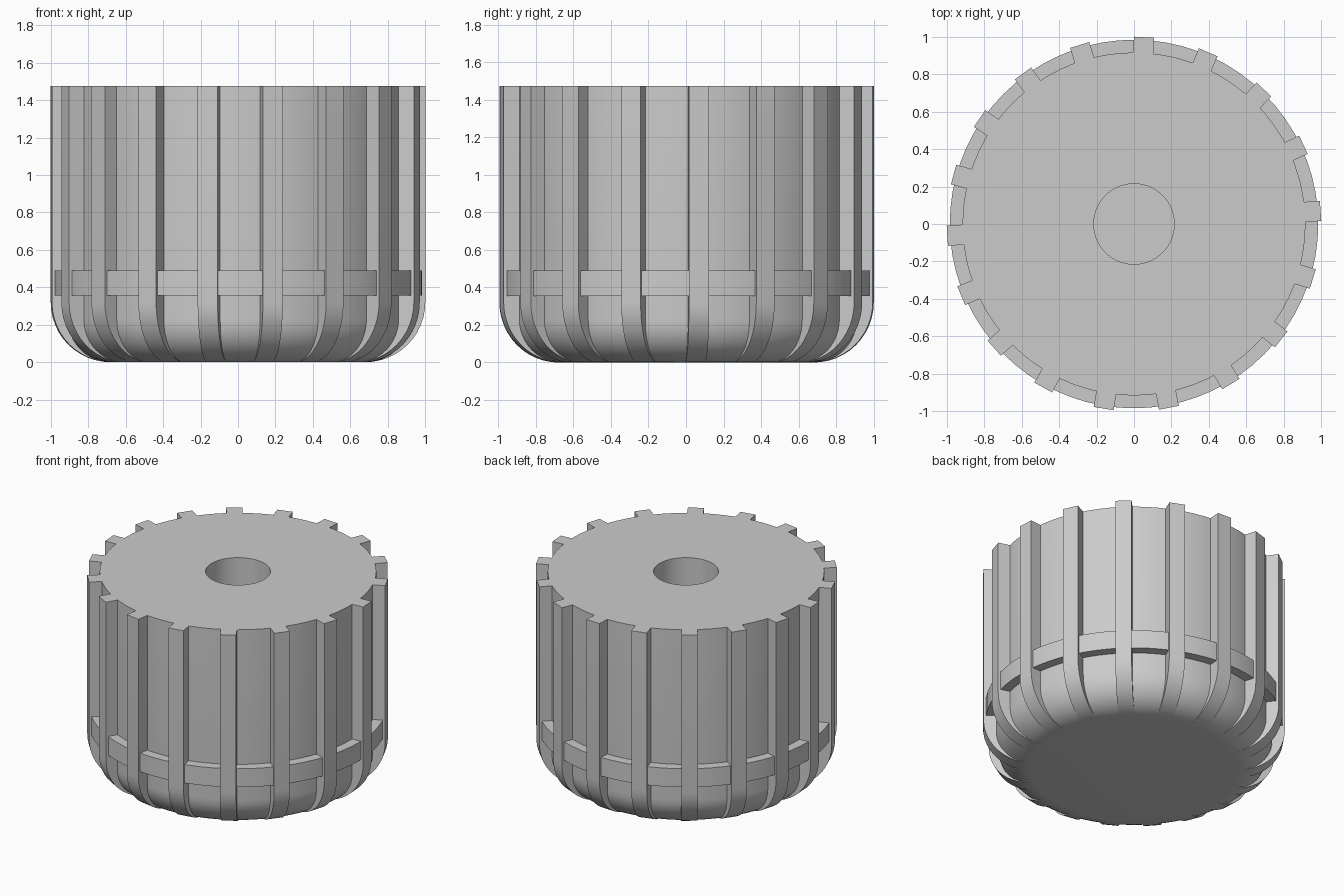
import bpy, bmesh, math
from math import sin, cos, pi, radians

cube = bpy.data.objects.get("Cube")
if cube:
    bpy.data.objects.remove(cube, do_unlink=True)

HEIGHT = 1.475
BODY_R, RIB_R, RING_R = 0.917, 1.0, 0.985
RIBS = 18

grey = bpy.data.materials.new("plain_grey")
grey.use_nodes = True
colour = (0.6, 0.6, 0.6, 1)
grey.diffuse_color = colour
grey.node_tree.nodes["Principled BSDF"].inputs["Base Color"].default_value = colour


def finish(name, bm):
    bmesh.ops.recalc_face_normals(bm, faces=bm.faces)
    mesh = bpy.data.meshes.new(name)
    bm.to_mesh(mesh)
    bm.free()
    ob = bpy.data.objects.new(name, mesh)
    bpy.context.collection.objects.link(ob)
    mesh.materials.append(grey)
    bpy.ops.object.select_all(action='DESELECT')
    bpy.context.view_layer.objects.active = ob
    ob.select_set(True)
    bpy.ops.object.shade_smooth_by_angle(angle=radians(30))
    return ob


def fillet(outer, radius, steps=12):
    """Quarter round from the flat base out to the vertical wall."""
    return [(outer - radius + radius * sin(a), radius - radius * cos(a))
            for a in (i * pi / 2 / steps for i in range(steps + 1))]


def lathe(name, profile, segments=72, closed=False):
    bm = bmesh.new()
    verts = [bm.verts.new((r, 0, z)) for r, z in profile]
    pairs = list(zip(verts, verts[1:]))
    if closed:
        pairs.append((verts[-1], verts[0]))
    edges = [bm.edges.new(p) for p in pairs]
    bmesh.ops.spin(bm, geom=verts + edges, cent=(0, 0, 0), axis=(0, 0, 1),
                   angle=2 * pi, steps=segments, use_merge=True)
    bmesh.ops.remove_doubles(bm, verts=bm.verts, dist=1e-5)
    return finish(name, bm)


# Body with rounded base and a blind bore in the top
bore = 0.215
lathe("body", [(0, 0)] + fillet(BODY_R, 0.23) +
      [(BODY_R, HEIGHT), (bore, HEIGHT), (bore, 0.5), (0, 0.5)])

# Band joining the ribs
lathe("band", [(0.88, 0.355), (RING_R, 0.355), (RING_R, 0.49), (0.88, 0.49)],
      closed=True)

# Ribs running up the wall and wrapping under the base
outer = fillet(RIB_R, 0.32) + [(RIB_R, HEIGHT)]
inner = fillet(BODY_R - 0.012, 0.23) + [(BODY_R - 0.012, HEIGHT)]
bm = bmesh.new()
for i in range(RIBS):
    base = radians(3.8) + i * 2 * pi / RIBS
    angle = base + 0.055 * sin(base)      # slightly uneven spacing
    c, s = cos(angle), sin(angle)

    def row(points, t):
        return [bm.verts.new((r * c - t * s, r * s + t * c, z)) for r, z in points]

    lines = [row(outer, -0.054), row(outer, 0.054), row(inner, 0.054), row(inner, -0.054)]
    for a, b in zip(lines, lines[1:] + lines[:1]):
        for k in range(len(a) - 1):
            bm.faces.new((a[k], b[k], b[k + 1], a[k + 1]))
    bm.faces.new([line[0] for line in lines])
    bm.faces.new([line[-1] for line in lines])
finish("ribs", bm)
